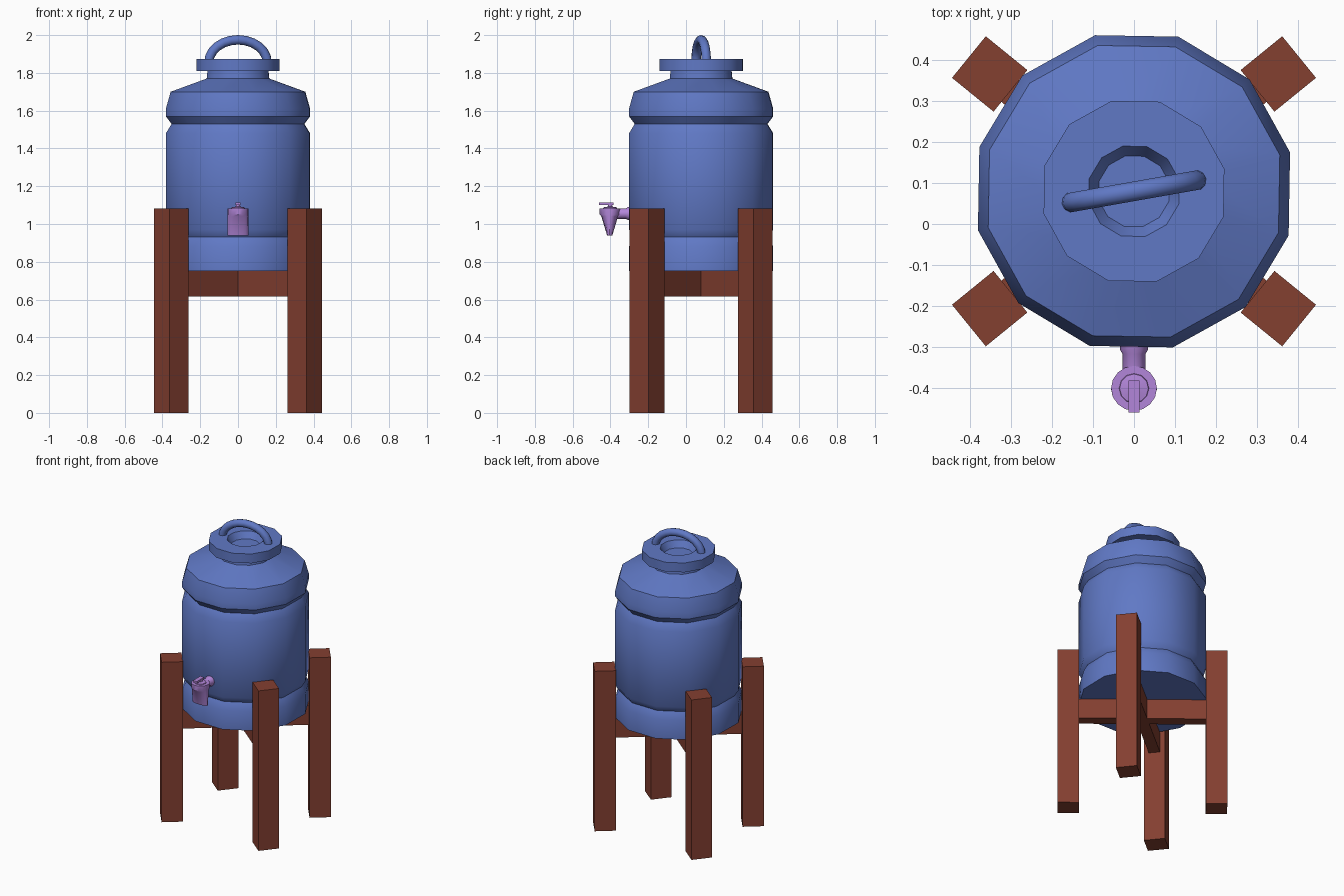
import bpy, bmesh
from math import cos, sin, pi, radians, atan2
from mathutils import Matrix, Vector

if "Cube" in bpy.data.objects:
    bpy.data.objects.remove(bpy.data.objects["Cube"])

CENTRE = Vector((0, 0.08, 0))


def material(name, colour):
    m = bpy.data.materials.new(name)
    m.use_nodes = True
    m.diffuse_color = (*colour, 1)
    m.node_tree.nodes["Principled BSDF"].inputs["Base Color"].default_value = (*colour, 1)
    return m


BLUE = material("blue plastic", (0.117, 0.19, 0.56))
WOOD = material("red brown wood", (0.23, 0.05, 0.03))
PURPLE = material("purple plastic", (0.45, 0.24, 0.70))


def finish(name, bm, mat, smooth=None):
    bmesh.ops.recalc_face_normals(bm, faces=bm.faces)
    mesh = bpy.data.meshes.new(name)
    bm.to_mesh(mesh)
    bm.free()
    mesh.materials.append(mat)
    ob = bpy.data.objects.new(name, mesh)
    bpy.context.collection.objects.link(ob)
    if smooth:
        bpy.ops.object.select_all(action='DESELECT')
        ob.select_set(True)
        bpy.context.view_layer.objects.active = ob
        bpy.ops.object.shade_smooth_by_angle(angle=radians(smooth))
    return ob


def loft(name, rings, mat, smooth=None):
    """Skin a list of equal-sized point rings and cap both ends."""
    bm = bmesh.new()
    loops = [[bm.verts.new(p) for p in ring] for ring in rings]
    n = len(loops[0])
    for a, b in zip(loops, loops[1:]):
        for i in range(n):
            j = (i + 1) % n
            bm.faces.new((a[i], a[j], b[j], b[i]))
    bm.faces.new(loops[0][::-1])
    bm.faces.new(loops[-1])
    return finish(name, bm, mat, smooth)


def lathe(name, profile, sides, centre, mat, turn=0, smooth=35):
    """Revolve (flat-side radius, height) points around a vertical axis."""
    rings = []
    for r, z in profile:
        k = r / cos(pi / sides)
        angles = [radians(turn) + 2 * pi * i / sides for i in range(sides)]
        rings.append([centre + Vector((k * cos(a), k * sin(a), z)) for a in angles])
    return loft(name, rings, mat, smooth)


def box(name, size, centre, mat, angle=0):
    bm = bmesh.new()
    place = Matrix.Translation(centre) @ Matrix.Rotation(angle, 4, 'Z')
    bmesh.ops.create_cube(bm, size=1, matrix=place @ Matrix.Diagonal((*size, 1)))
    return finish(name, bm, mat)


# Barrel with two pinched grooves and a sloping shoulder
lathe("barrel", [(0.38, 0.752), (0.38, 0.882), (0.355, 0.93), (0.38, 0.97),
                 (0.38, 1.48), (0.35, 1.53), (0.38, 1.57), (0.38, 1.61),
                 (0.355, 1.70), (0.165, 1.77), (0.16, 1.82)],
      12, CENTRE, BLUE, turn=14)

# Lid with a round recess
lathe("lid", [(0.15, 1.81), (0.22, 1.81), (0.22, 1.873), (0.11, 1.873),
              (0.086, 1.83)], 12, CENTRE, BLUE, turn=14)

# Arched carrying handle, swept along half an ellipse
rings = []
swivel = Matrix.Translation(CENTRE) @ Matrix.Rotation(radians(10), 4, 'Z')
for i in range(13):
    a = pi * i / 12
    mid = Vector((0.157 * cos(a), 0, 1.855 + 0.12 * sin(a)))
    out = Vector((0.12 * cos(a), 0, 0.157 * sin(a))).normalized()
    rings.append([swivel @ (mid + 0.025 * (out * cos(t) + Vector((0, sin(t), 0))))
                  for t in (2 * pi * k / 10 for k in range(10))])
loft("lid_handle", rings, BLUE, 50)

# Four legs facing the barrel, and the crossed bars carrying it
LEG_X, LEG_Y = 0.353, 0.287
diagonal = atan2(LEG_Y, LEG_X)
for side, sx in (("left", 1), ("right", -1)):
    for end, sy in (("front", -1), ("back", 1)):
        box(f"{end}_{side}_leg", (0.131, 0.131, 1.083),
            CENTRE + Vector((sx * LEG_X, sy * LEG_Y, 0.5415)), WOOD, sx * sy * diagonal)
for name, sign in (("cross_bar_a", 1), ("cross_bar_b", -1)):
    box(name, (0.80, 0.07, 0.135), CENTRE + Vector((0, 0, 0.683)), WOOD, sign * diagonal)


# Tap pipe with a flange against the barrel
def pipe_ring(y, r):
    return [Vector((r * cos(t), y, 1.055 + r * sin(t)))
            for t in (2 * pi * k / 12 for k in range(12))]


loft("tap_pipe", [pipe_ring(y, r) for y, r in
                  ((-0.28, 0.034), (-0.308, 0.034), (-0.318, 0.028), (-0.39, 0.028))],
     PURPLE, 35)


# Tap body, round above and flattened to a wedge at the spout
def spout_ring(z, depth, mid_y):
    return [Vector((0.056 * cos(t), mid_y + depth * sin(t), z))
            for t in (2 * pi * k / 16 for k in range(16))]


loft("tap_body", [spout_ring(0.94, 0.014, -0.404), spout_ring(1.04, 0.044, -0.404),
                  spout_ring(1.05, 0.055, -0.402), spout_ring(1.083, 0.055, -0.402)],
     PURPLE, 35)
TAP = Vector((0, -0.402, 0))
lathe("tap_cap", [(0.036, 1.08), (0.034, 1.088), (0.012, 1.092), (0.01, 1.108)],
      12, TAP, PURPLE)
box("tap_lever", (0.028, 0.078, 0.014), (0, -0.422, 1.108), PURPLE)
